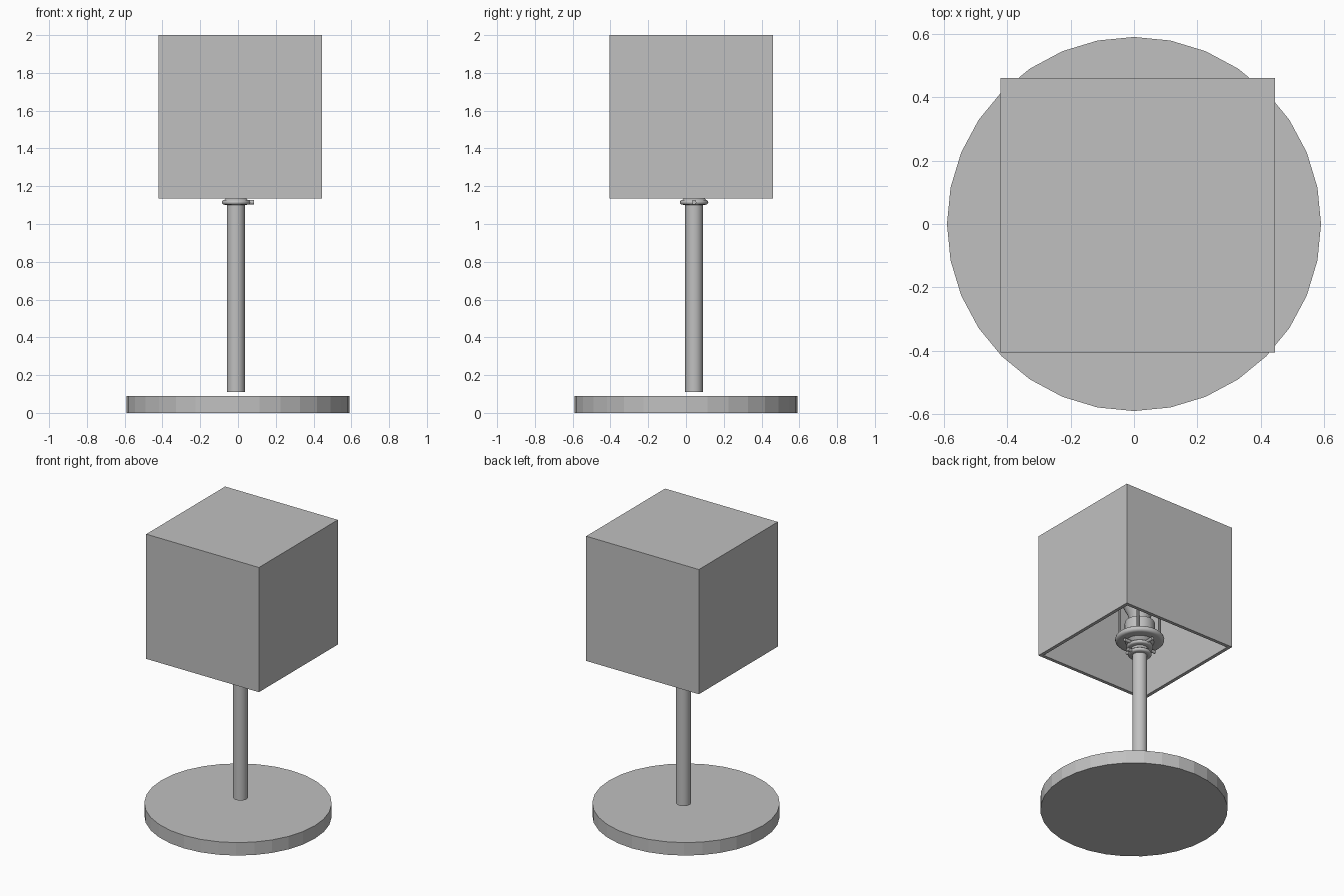
import bpy, bmesh, math
from mathutils import Matrix, Vector

if "Cube" in bpy.data.objects:
    bpy.data.objects.remove(bpy.data.objects["Cube"])

grey = bpy.data.materials.new("plain grey")
grey.diffuse_color = (0.53, 0.53, 0.53, 1)
grey.use_nodes = True
grey.node_tree.nodes["Principled BSDF"].inputs["Base Color"].default_value = grey.diffuse_color

AX, AY = -0.011, 0.043          # axis of the pole and lamp fitting


def add(name, bm, smooth=True):
    bmesh.ops.recalc_face_normals(bm, faces=bm.faces)
    mesh = bpy.data.meshes.new(name)
    bm.to_mesh(mesh)
    bm.free()
    mesh.materials.append(grey)
    ob = bpy.data.objects.new(name, mesh)
    bpy.context.collection.objects.link(ob)
    if smooth:
        bpy.ops.object.select_all(action='DESELECT')
        ob.select_set(True)
        bpy.context.view_layer.objects.active = ob
        bpy.ops.object.shade_smooth_by_angle(angle=math.radians(35))
    return ob


def rod(name, r, a, b, sides=32, smooth=True):
    """Cylinder of radius r between two points."""
    a, b = Vector(a), Vector(b)
    d = b - a
    m = Matrix.Translation((a + b) / 2) @ d.to_track_quat('Z', 'Y').to_matrix().to_4x4()
    bm = bmesh.new()
    bmesh.ops.create_cone(bm, cap_ends=True, segments=sides, radius1=r, radius2=r,
                          depth=d.length, matrix=m)
    return add(name, bm, smooth)


def turned(name, profile, sides=32):
    """Lathe a closed-to-axis profile of (radius, z) around the pole axis."""
    bm = bmesh.new()
    vs = [bm.verts.new((AX + r, AY, z)) for r, z in profile]
    es = [bm.edges.new(p) for p in zip(vs, vs[1:])]
    bmesh.ops.spin(bm, geom=vs + es, cent=(AX, AY, 0), axis=(0, 0, 1),
                   angle=math.tau, steps=sides)
    bmesh.ops.remove_doubles(bm, verts=bm.verts, dist=1e-5)
    return add(name, bm)


def bead(r, z, h):
    """Half-round bulge for a lathe profile, outer radius r."""
    return [(r - h + h * math.cos(t), z + h * math.sin(t))
            for t in [math.radians(-90 + 30 * i) for i in range(7)]]


# Faceted round base
rod("base", 0.59, (0, 0, 0), (0, 0, 0.09), 32, smooth=False)

# Pole
rod("pole", 0.047, (AX, AY, 0.11), (AX, AY, 1.16))

# Collar rings and the wide gallery under the bulb
turned("collar", [(0, 1.1)] + bead(0.075, 1.115, 0.013) + [(0.055, 1.135), (0.055, 1.15)]
       + bead(0.085, 1.165, 0.012) + [(0, 1.18)])
turned("gallery", [(0, 1.175), (0.07, 1.18), (0.09, 1.2)] + bead(0.155, 1.22, 0.02)
       + [(0.12, 1.245), (0, 1.245)])

# Small thumb screws
rod("collar_screw", 0.012, (AX + 0.06, AY, 1.115), (AX + 0.097, AY, 1.115), 12)
for i in range(4):
    t = math.tau * i / 4
    c, s = math.cos(t), math.sin(t)
    rod("gallery_screw_%d" % i, 0.011, (AX + 0.06 * c, AY + 0.06 * s, 1.175),
        (AX + 0.125 * c, AY + 0.125 * s, 1.175), 12)

# Socket, bulb and upright wires inside the shade
rod("socket", 0.095, (AX, AY, 1.24), (AX, AY, 1.34), 16)
turned("bulb", [(0, 1.33), (0.06, 1.34), (0.075, 1.4), (0.11, 1.47), (0.125, 1.54),
                (0.11, 1.6), (0.065, 1.65), (0, 1.665)], 24)
for i in range(4):
    t = math.tau * (i + 0.5) / 4
    x, y = AX + 0.125 * math.cos(t), AY + 0.125 * math.sin(t)
    rod("wire_%d" % i, 0.008, (x, y, 1.235), (x, y, 1.97), 8)

# Cube shade, hollow and open underneath
bm = bmesh.new()
bmesh.ops.create_cube(bm, size=0.866, matrix=Matrix.Translation((0.012, 0.027, 1.567)))
bm.normal_update()
floor = [f for f in bm.faces if f.normal.z < -0.9]
bmesh.ops.inset_region(bm, faces=floor, thickness=0.033)
top = bmesh.ops.extrude_discrete_faces(bm, faces=floor)["faces"]
bmesh.ops.translate(bm, verts=top[0].verts, vec=(0, 0, 0.833))
add("shade", bm, smooth=False)
